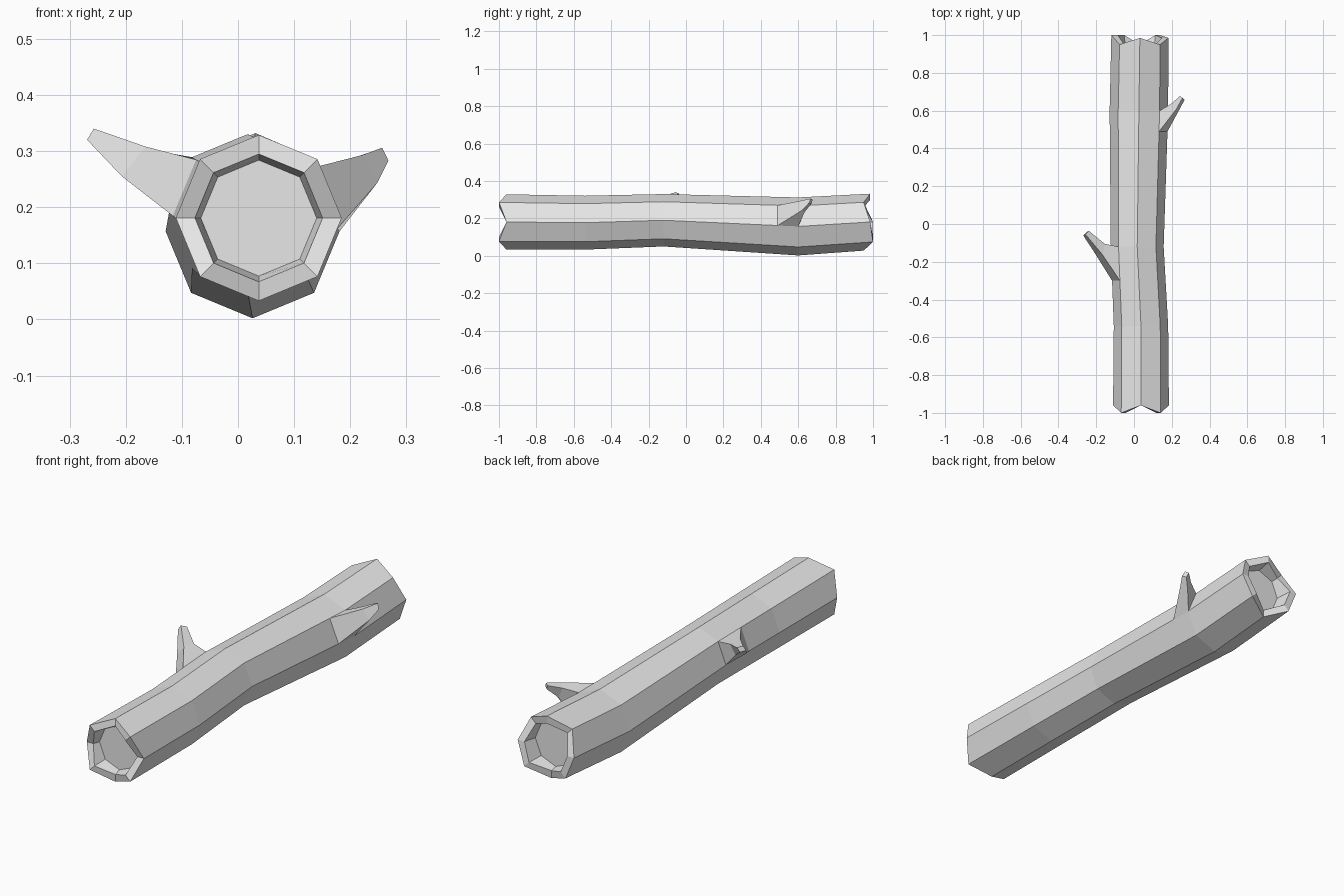
import bpy, bmesh, math

if "Cube" in bpy.data.objects:
    bpy.data.objects.remove(bpy.data.objects["Cube"])

bark = bpy.data.materials.new("pale grey wood")
bark.diffuse_color = (0.8, 0.8, 0.8, 1)
bark.use_nodes = True
bark.node_tree.nodes["Principled BSDF"].inputs["Base Color"].default_value = bark.diffuse_color

# spine stations: y, centre x, centre z, radius
SPINE = [(-0.98, 0.037, 0.181, 0.148), (-0.54, 0.037, 0.177, 0.144),
         (-0.12, 0.017, 0.19, 0.14), (0.6, 0.026, 0.157, 0.155),
         (0.98, 0.031, 0.181, 0.151)]
# jagged ends: y per corner, counter-clockwise from +x
FRONT = [-0.96, -1.0] * 4
BACK = [0.985, 0.95, 0.985, 0.95, 1.0, 1.0, 0.95, 1.0]


def corner(y, k, scale=1.0):
    """Point on the trunk surface at y along ridge k."""
    for a, b in zip(SPINE, SPINE[1:]):
        if y <= b[0]:
            break
    t = min(max((y - a[0]) / (b[0] - a[0]), 0), 1)
    cx, cz, r = (a[i] + (b[i] - a[i]) * t for i in (1, 2, 3))
    ang = k * math.pi / 4
    return (cx + r * scale * math.cos(ang), y, cz + r * scale * math.sin(ang))


def loft(name, rings, cap_start):
    """Skin a list of rings into a flat-shaded mesh."""
    bm = bmesh.new()
    vs = [[bm.verts.new(p) for p in ring] for ring in rings]
    n = len(vs[0])
    for a, b in zip(vs, vs[1:]):
        for k in range(n):
            bm.faces.new((a[k], a[(k + 1) % n], b[(k + 1) % n], b[k]))
    if cap_start:
        bm.faces.new(vs[0])
    bm.faces.new(vs[-1])
    bmesh.ops.recalc_face_normals(bm, faces=bm.faces)
    me = bpy.data.meshes.new(name)
    bm.to_mesh(me)
    bm.free()
    me.materials.append(bark)
    ob = bpy.data.objects.new(name, me)
    bpy.context.collection.objects.link(ob)
    return ob


def ring(ys, scale=1.0):
    return [corner(y, k, scale) for k, y in enumerate(ys)]


# trunk with recessed, jagged ends
loft("trunk", [
    ring([-0.93] * 8, 0.70), ring(FRONT, 0.77), ring(FRONT),
    ring([-0.54] * 8), ring([-0.12] * 8), ring([0.6] * 8),
    ring(BACK), ring(BACK, 0.77), ring([0.92] * 8, 0.70)], True)

# branch stubs: base on the trunk, middle ring, tip
# corner order: front low, front high, back high, back low
loft("right_branch", [
    [corner(0.49, 0), corner(0.49, 1), corner(0.6, 1), corner(0.6, 0)],
    [(0.248, 0.62, 0.243), (0.222, 0.605, 0.293),
     (0.195, 0.635, 0.285), (0.215, 0.635, 0.235)],
    [(0.268, 0.658, 0.283), (0.257, 0.668, 0.306),
     (0.243, 0.677, 0.3), (0.252, 0.67, 0.278)]], False)
loft("left_branch", [
    [corner(-0.3, 4), corner(-0.3, 3), corner(-0.12, 3), corner(-0.12, 4)],
    [(-0.207, -0.155, 0.255), (-0.165, -0.165, 0.308),
     (-0.155, -0.105, 0.302), (-0.18, -0.11, 0.255)],
    [(-0.269, -0.06, 0.32), (-0.257, -0.055, 0.34),
     (-0.238, -0.037, 0.333), (-0.25, -0.042, 0.313)]], False)
